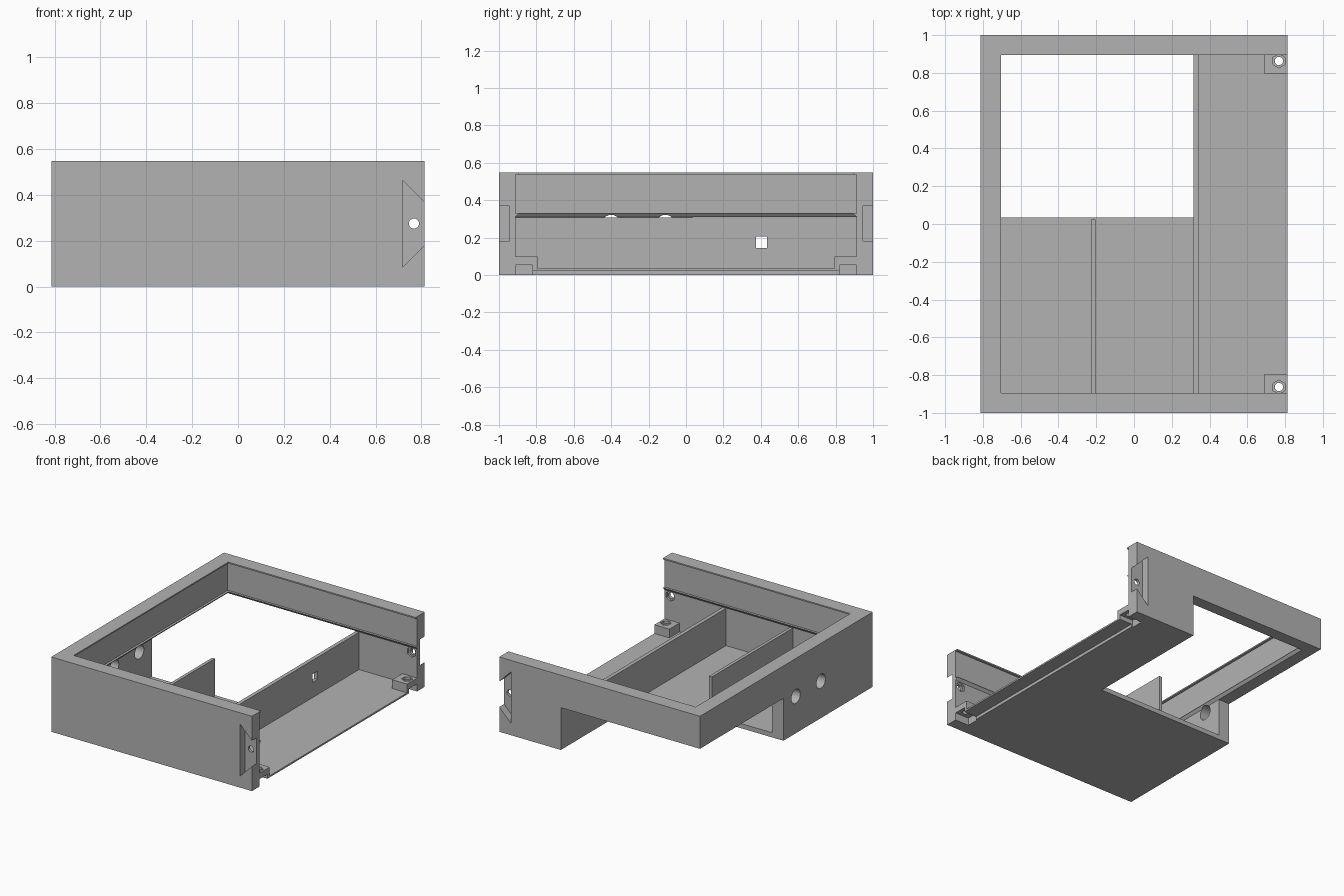
import bpy, bmesh, math
from mathutils import Matrix, Vector

old = bpy.data.objects.get("Cube")
if old:
    bpy.data.objects.remove(old, do_unlink=True)

grey = bpy.data.materials.new("plain grey")
grey.use_nodes = True
grey.diffuse_color = (0.45, 0.45, 0.45, 1)
grey.node_tree.nodes["Principled BSDF"].inputs["Base Color"].default_value = (0.45, 0.45, 0.45, 1)


def finish(name, bm):
    bmesh.ops.recalc_face_normals(bm, faces=bm.faces)
    mesh = bpy.data.meshes.new(name)
    bm.to_mesh(mesh)
    bm.free()
    mesh.materials.append(grey)
    ob = bpy.data.objects.new(name, mesh)
    bpy.context.collection.objects.link(ob)
    return ob


def loft(name, rings):
    """Closed solid through a stack of rings with equal point counts."""
    bm = bmesh.new()
    loops = [[bm.verts.new(p) for p in ring] for ring in rings]
    n = len(loops[0])
    for a, b in zip(loops, loops[1:]):
        for i in range(n):
            j = (i + 1) % n
            bm.faces.new((a[i], a[j], b[j], b[i]))
    bm.faces.new(loops[0])
    bm.faces.new(loops[-1])
    return finish(name, bm)


def rect(x0, x1, y0, y1, z):
    return [(x0, y0, z), (x1, y0, z), (x1, y1, z), (x0, y1, z)]


def box(name, x0, x1, y0, y1, z0, z1):
    y0, y1 = sorted((y0, y1))
    return loft(name, [rect(x0, x1, y0, y1, z) for z in (z0, z1)])


def rod(name, centre, axis, radius, length, sides=24):
    bm = bmesh.new()
    turn = Vector((0, 0, 1)).rotation_difference(Vector(axis)).to_matrix().to_4x4()
    bmesh.ops.create_cone(bm, cap_ends=True, segments=sides, radius1=radius,
                          radius2=radius, depth=length,
                          matrix=Matrix.Translation(centre) @ turn)
    return finish(name, bm)


def cut(target, cutters):
    """Subtract each cutter and bake the result."""
    bpy.context.view_layer.objects.active = target
    for c in cutters:
        mod = target.modifiers.new("cut", "BOOLEAN")
        mod.operation, mod.solver, mod.object = "DIFFERENCE", "EXACT", c
        bpy.ops.object.modifier_apply(modifier=mod.name)


X, H = 0.813, 0.548
WALL, LIP = 0.912, 0.895
FLOOR, RAIL = 0.034, 0.31
helpers = []

# Tray shell; the hollow leaves a top lip and a small sloped rail on the walls
shell = box("tray_shell", -X, X, -1, 1, 0, H)
levels = [(FLOOR, WALL), (RAIL, WALL), (0.33, LIP), (0.33, WALL),
          (0.538, WALL), (0.538, LIP), (0.6, LIP)]
helpers.append(loft("hollow", [rect(0.19 - r, 0.9, -r, r, z) for z, r in levels]))

# Open rear corner below the upper frame
helpers.append(box("rear_opening", -0.9, 0.314, FLOOR, 1.1, -0.1, RAIL))

# Rebate under the open edge
helpers.append(box("edge_rebate", 0.71, 0.9, -0.82, 0.82, -0.1, 0.022))

# Two cable holes in the side wall
for y in (-0.11, -0.4):
    helpers.append(rod("cable_hole", (-0.76, y, 0.27), (1, 0, 0), 0.052, 0.2))

# Dovetail joints and screw holes, mirrored front to back
corner_cuts = {}
for s in (-1, 1):
    tail = [(0.717, 0.085), (0.717, 0.465), (0.83, 0.352), (0.83, 0.198)]
    helpers.append(loft("dovetail", [[(x, s * y, z) for x, z in tail] for y in (0.945, 1.1)]))
    helpers.append(rod("wall_screw", (0.767, s * 0.95, 0.275), (0, 1, 0), 0.022, 0.3))
    helpers.append(rod("wall_nut", (0.767, s * 0.905, 0.275), (0, 1, 0), 0.037, 0.04, 6))
    corner_cuts[s] = [
        box("corner_recess", 0.70, 0.9, s * 0.82, s * WALL, -0.1, 0.055),
        rod("floor_screw", (0.767, s * 0.863, 0.05), (0, 0, 1), 0.022, 0.3),
        rod("floor_nut", (0.767, s * 0.863, 0.1), (0, 0, 1), 0.037, 0.04, 6)]
    helpers += corner_cuts[s]
cut(shell, helpers)

# Corner blocks that hold the floor screws
for s, name in ((-1, "front_corner_block"), (1, "rear_corner_block")):
    block = box(name, 0.692, X, s * 0.795, s * WALL, 0.03, 0.098)
    cut(block, corner_cuts[s])

# Long partition with a square cable slot
partition = box("long_partition", 0.314, 0.342, -0.915, 0.915, 0.01, 0.307)
slot = box("slot", 0.2, 0.5, 0.373, 0.433, 0.145, 0.205)
helpers.append(slot)
cut(partition, [slot])

# Short partition in the front bay
box("short_partition", -0.227, -0.204, -0.915, 0.024, 0.02, 0.307)

for h in helpers:
    bpy.data.objects.remove(h, do_unlink=True)
